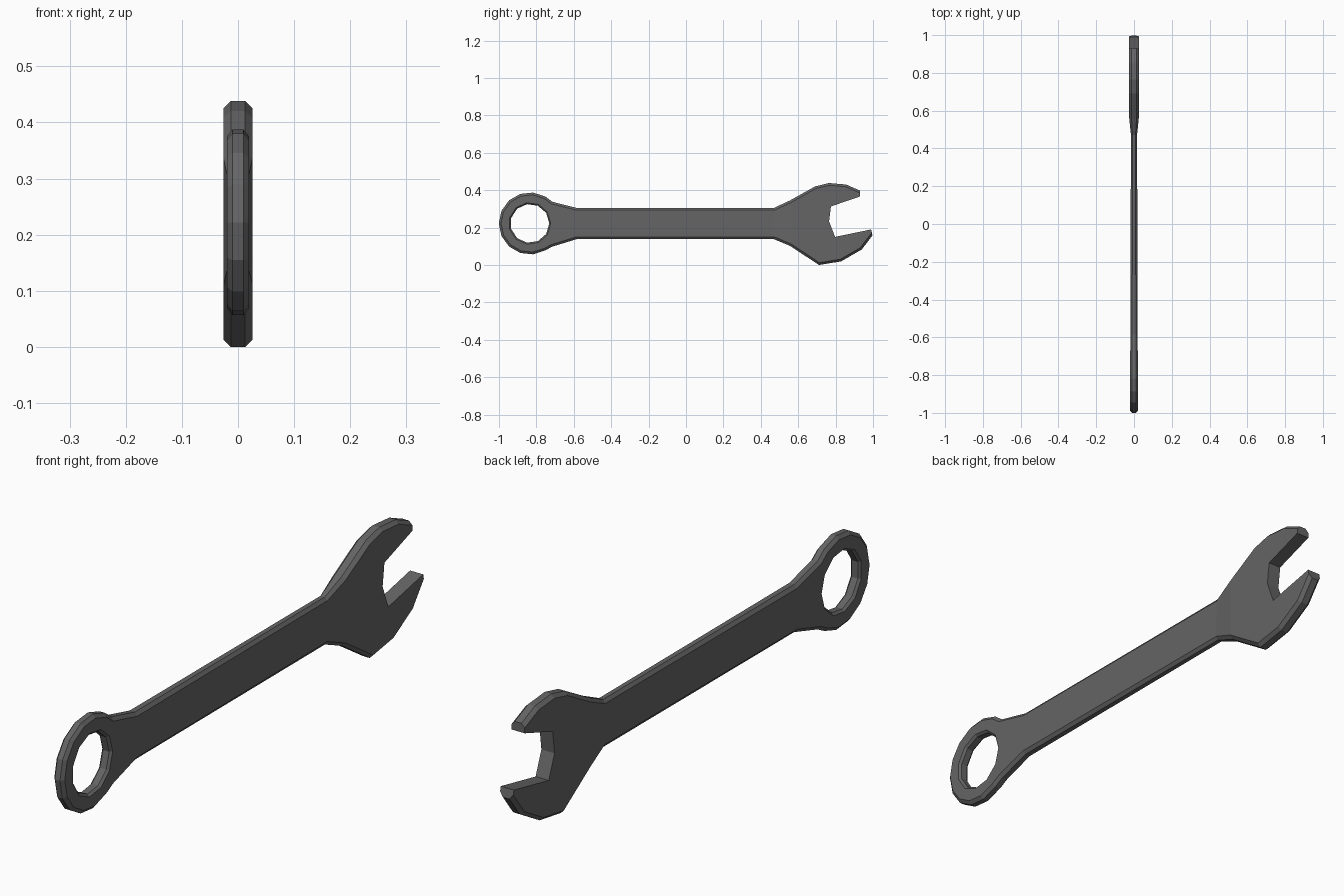
import bpy, bmesh
from math import sin, cos, radians, tau
from mathutils import Vector
from mathutils.geometry import intersect_line_line_2d, intersect_line_line

if "Cube" in bpy.data.objects:
    bpy.data.objects.remove(bpy.data.objects["Cube"])

steel = bpy.data.materials.new("dark steel")
steel.use_nodes = True
colour = (0.13, 0.13, 0.13, 1)
steel.diffuse_color = colour
steel.node_tree.nodes["Principled BSDF"].inputs["Base Color"].default_value = colour

RING_Y, RING_Z, RING_R, HOLE_R, CHAMFER = -0.835, 0.222, 0.166, 0.104, 0.012


def circle_point(r, degrees):
    a = radians(degrees)
    return Vector((RING_Y + r * cos(a), RING_Z + r * sin(a)))


# Side outline (y, z): ring arc, lower edge, jaw, upper edge
ring = [circle_point(RING_R, 60 + 24 * i) for i in range(11)]
lower = [(-.715, .098), (-.585, .138), (.47, .138), (.556, .102)]
jaw = [(.711, 0), (.829, .019), (.94, .083), (.997, .158), (.99, .19),
       (.797, .15), (.765, .233), (.775, .313), (.93, .366), (.93, .398),
       (.856, .43), (.765, .438), (.69, .42)]
upper = [(.556, .345), (.47, .305), (-.585, .305), (-.715, .338)]
outline = ring + [Vector(p) for p in lower + jaw + upper]
n, r, j = len(outline), len(ring), len(ring) + len(lower)
sharp = set(range(j + 3, j + 9))        # unchamfered mouth and tip edges
low_neck, low_root, low_ramp = r + 1, r + 2, r + 3
high_ramp, high_root, high_neck = n - 4, n - 3, n - 2


def inset_point(i):
    """Corner of the outline after moving its two edges inwards."""
    lines = []
    for e in ((i - 1) % n, i):
        a, b = outline[e], outline[(e + 1) % n]
        d = (b - a).normalized()
        shift = Vector((-d.y, d.x)) * (0 if e in sharp else CHAMFER)
        lines.append((a + shift, d))
    (p, d), (q, f) = lines
    cross = d.x * f.y - d.y * f.x
    if abs(cross) < 0.02:
        return q
    w = q - p
    return p + d * ((w.x * f.y - w.y * f.x) / cross)


def half_thickness(y):
    """Thin handle, slightly thicker ring, thickest jaw."""
    if y < .47:
        return .020 - .004 * max(0, min(1, (y + .7) / 1.17))
    return .016 + .0095 * min(1, (y - .47) / .08)


bm = bmesh.new()


def loop(points, side, part):
    return [bm.verts.new((side * half_thickness(p.x) * part, p.x, p.y)) for p in points]


def bridge(a, b):
    for i in range(len(a)):
        k = (i + 1) % len(a)
        bm.faces.new((a[i], a[k], b[k], b[i]))


inner = [inset_point(i) for i in range(n)]
SIDES = 11
hole = [circle_point(HOLE_R, 360 * i / SIDES) for i in range(SIDES)]
hole_rim = [circle_point(HOLE_R + .008, 360 * i / SIDES) for i in range(SIDES)]

rims, holes = {}, {}
for side in (-1, 1):
    # Chamfered outer rim and hole rim
    rims[side] = loop(outline, side, .5)
    face = loop(inner, side, 1)
    bridge(rims[side], face)
    holes[side] = loop(hole, side, .6)
    lip = loop(hole_rim, side, 1)
    bridge(holes[side], lip)
    # Handle, thickness ramp and jaw cheeks
    bm.faces.new([face[i] for i in (low_neck, low_root, high_root, high_neck)])
    bm.faces.new([face[i] for i in (low_root, low_ramp, high_ramp, high_root)])
    bm.faces.new(face[low_ramp:high_ramp + 1])
    # Ring cheek around the hole
    border = [face[high_neck], face[n - 1]] + face[:low_neck + 1]
    edges = []
    for ring_loop in (border, lip):
        for i, v in enumerate(ring_loop):
            w = ring_loop[(i + 1) % len(ring_loop)]
            edges.append(bm.edges.get((v, w)) or bm.edges.new((v, w)))
    bmesh.ops.triangle_fill(bm, edges=edges, use_beauty=True)

# Edge walls
bridge(rims[-1], rims[1])
bridge(holes[-1], holes[1])
bmesh.ops.recalc_face_normals(bm, faces=bm.faces[:])

mesh = bpy.data.meshes.new("combination_wrench")
bm.to_mesh(mesh)
bm.free()
mesh.materials.append(steel)
wrench = bpy.data.objects.new("combination_wrench", mesh)
bpy.context.collection.objects.link(wrench)
